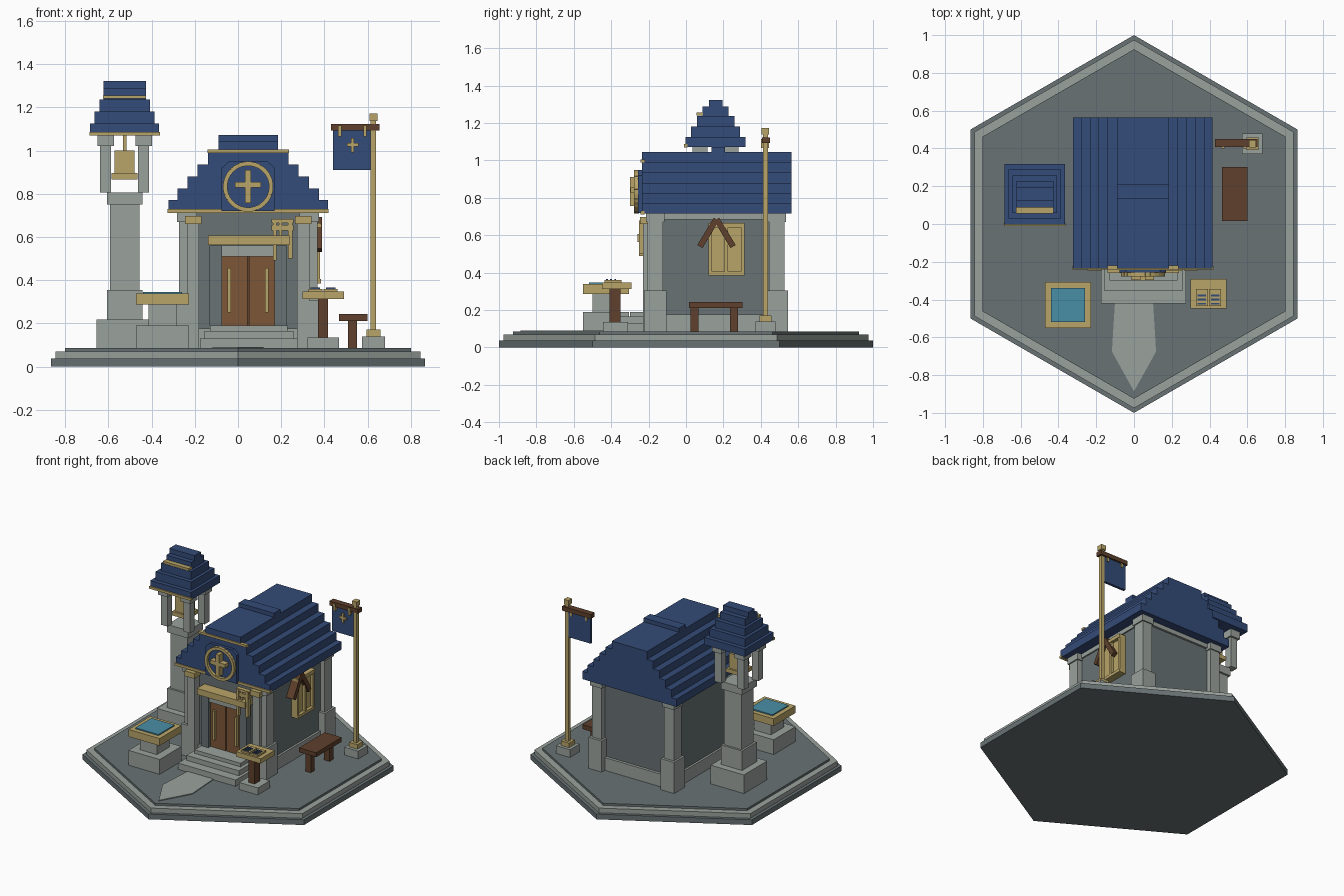
import bpy, bmesh, math
from mathutils import Matrix, Vector

if "Cube" in bpy.data.objects:
    bpy.data.objects.remove(bpy.data.objects["Cube"])


def lin(c):
    return c / 12.92 if c <= 0.04045 else ((c + 0.055) / 1.055) ** 2.4


def material(name, code):
    m = bpy.data.materials.new(name)
    rgb = [lin(int(code[i:i + 2], 16) / 255) for i in (0, 2, 4)]
    m.diffuse_color = (*rgb, 1)
    m.use_nodes = True
    m.node_tree.nodes["Principled BSDF"].inputs["Base Color"].default_value = m.diffuse_color
    return m


STONE = material("light stone", "9AA29C")
SLATE = material("slate stone", "687274")
BLUE = material("blue tile", "344B78")
GOLD = material("gold trim", "B9A569")
DOOR = material("door wood", "7D5737")
WOOD = material("dark wood", "5E402C")
WATER = material("water", "4A8EA6")


def finish(name, bm, mat):
    bmesh.ops.recalc_face_normals(bm, faces=bm.faces)
    me = bpy.data.meshes.new(name)
    bm.to_mesh(me)
    bm.free()
    me.materials.append(mat)
    ob = bpy.data.objects.new(name, me)
    bpy.context.collection.objects.link(ob)
    return ob


def boxes(name, mat, *specs):
    """Each spec is x0, x1, y0, y1, z0, z1."""
    bm = bmesh.new()
    for x0, x1, y0, y1, z0, z1 in specs:
        mx = Matrix.Translation(((x0 + x1) / 2, (y0 + y1) / 2, (z0 + z1) / 2))
        bmesh.ops.create_cube(bm, size=1, matrix=mx @ Matrix.Diagonal((x1 - x0, y1 - y0, z1 - z0, 1)))
    return finish(name, bm, mat)


def mid(cx, cy, hx, hy, z0, z1):
    return (cx - hx, cx + hx, cy - hy, cy + hy, z0, z1)


def prism(name, mat, pts, shift):
    bm = bmesh.new()
    f = bm.faces.new([bm.verts.new(p) for p in pts])
    r = bmesh.ops.extrude_face_region(bm, geom=[f])
    bmesh.ops.translate(bm, vec=Vector(shift), verts=[v for v in r["geom"] if isinstance(v, bmesh.types.BMVert)])
    return finish(name, bm, mat)


# Hexagonal ground in three layers
for name, mat, r, z0, z1 in (("ground_bottom", SLATE, 1, 0, .037), ("ground_rim", STONE, .975, .037, .07),
                             ("ground_top", SLATE, .925, .07, .085)):
    pts = [(r * math.sin(k * math.pi / 3), r * math.cos(k * math.pi / 3), z0) for k in range(6)]
    prism(name, mat, pts, (0, 0, z1 - z0))

# Pointed path and entrance steps
prism("path", STONE, [(-.10, -.40, .08), (-.117, -.675, .08), (0, -.886, .08), (.117, -.675, .08), (.10, -.40, .08)],
      (0, 0, .011))
boxes("steps", STONE, (-.175, .276, -.42, -.15, .08, .13), (-.155, .256, -.355, -.15, .13, .165),
      (-.13, .23, -.30, -.15, .165, .19))

# Hall: foundation, walls, corner pillars and top beams
CX = .047
boxes("foundation", STONE, (-.255, .349, -.19, .51, .08, .175))
boxes("walls", SLATE, (-.24, .334, -.175, .49, .1, .72))
corners = [(CX + s * .283, y) for s in (-1, 1) for y in (-.165, .485)]
boxes("corner_pillars", STONE, *[mid(x, y, .038, .042, .08, .715) for x, y in corners])
boxes("pillar_bases", STONE, *[mid(x, y, .052, .06, .08, .305) for x, y in corners])
boxes("pillar_caps", STONE, *[mid(x, y, .046, .05, .67, .717) for x, y in corners])
boxes("top_beams", STONE, (-.25, -.23, -.15, .5, .685, .717), (.324, .344, -.15, .5, .685, .717),
      (-.25, .344, .48, .505, .685, .717))
boxes("front_columns", STONE, *[mid(CX + s * .255, -.2, .028, .03, .08, .665) for s in (-1, 1)])
boxes("column_caps", GOLD, *[mid(CX + s * .255, -.2, .038, .045, .66, .697) for s in (-1, 1)])

# Doorway: jambs, leaves, handles and lintel
boxes("door_jambs", SLATE, *[mid(CX + s * .15, -.2, .028, .025, .19, .56) for s in (-1, 1)])
boxes("door_header", STONE, (-.075, .17, -.215, -.17, .51, .56))
boxes("door_leaves", DOOR, (-.075, .044, -.2, -.17, .19, .512), (.05, .17, -.2, -.17, .19, .512))
boxes("door_gap", WOOD, (.044, .05, -.19, -.17, .19, .512))
boxes("door_handles", GOLD, *[mid(CX + s * .087, -.205, .008, .012, .25, .457) for s in (-1, 1)])
boxes("door_lintel", GOLD, (-.14, .238, -.26, -.17, .563, .606))
boxes("wall_bracket", GOLD, (.155, .258, -.245, -.215, .63, .655), (.155, .258, -.245, -.215, .665, .682),
      (.162, .178, -.25, -.22, .49, .68), (.19, .204, -.245, -.22, .6, .68), (.232, .252, -.25, -.22, .5, .68))

# Stepped hall roof made from one extruded profile
halves = [.369, .328, .281, .234, .186, .138]
right = []
for i, h in enumerate(halves):
    right += [(h, .715 + .055 * i), (h, .77 + .055 * i)]
outline = [(CX + x, -.235, z) for x, z in right] + [(CX - x, -.235, z) for x, z in reversed(right)]
prism("hall_roof", BLUE, outline, (0, .8, 0))
boxes("roof_cap", BLUE, mid(CX, .172, .138, .036, 1.04, 1.073))
boxes("roof_trim", GOLD, mid(CX, -.232, .373, .01, .712, .73), mid(CX, -.232, .188, .012, .988, 1.004))

# Round emblem on the gable
plate = [(.123, .72), (.123, .92), (.09, .95), (-.09, .95), (-.123, .92), (-.123, .72)]
prism("emblem_plate", BLUE, [(CX + x, -.257, z) for x, z in plate], (0, .03, 0))
bm = bmesh.new()
for k in range(28):
    mx = (Matrix.Translation((CX, -.264, .833)) @ Matrix.Rotation(k * math.tau / 28, 4, 'Y')
          @ Matrix.Translation((.106, 0, 0)) @ Matrix.Diagonal((.02, .026, .025, 1)))
    bmesh.ops.create_cube(bm, size=1, matrix=mx)
finish("emblem_ring", bm, GOLD)
boxes("emblem_cross", GOLD, mid(CX, -.278, .014, .022, .757, .91), mid(CX, -.277, .06, .02, .828, .855))

# Side window with shutters and a little slanted plank roof
boxes("window_panels", GOLD, (.33, .362, .125, .31, .395, .655))
boxes("window_frame", GOLD, (.33, .38, .12, .138, .385, .665), (.33, .38, .295, .313, .385, .665),
      (.33, .38, .205, .225, .385, .665), (.33, .385, .12, .313, .64, .665), (.33, .385, .12, .313, .385, .405))
bm = bmesh.new()
for s in (-1, 1):
    mx = (Matrix.Translation((.362, .163 + s * .045, .612)) @ Matrix.Rotation(s * math.radians(31), 4, 'X')
          @ Matrix.Diagonal((.055, .032, .17, 1)))
    bmesh.ops.create_cube(bm, size=1, matrix=mx)
finish("window_planks", bm, WOOD)

# Bell tower
TX, TY = -.525, .158
boxes("tower_shaft", STONE, mid(TX, TY, .13, .13, .08, .217), mid(TX, TY, .082, .082, .217, .355),
      mid(TX, TY, .068, .068, .355, .75), mid(TX, TY, .082, .082, .75, .805))
posts = [(TX + i * .088, TY + j * .082) for i in (-1, 1) for j in (-1, 1)]
boxes("tower_posts", STONE, *[mid(x, y, .026, .026, .805, 1.075) for x, y in posts])
boxes("post_caps", STONE, *[mid(x, y, .038, .04, 1.02, 1.075) for x, y in posts])
boxes("bell", GOLD, mid(TX, TY, .06, .06, .867, .895), mid(TX, TY, .046, .046, .895, 1.0),
      mid(TX, TY, .008, .008, 1.0, 1.08))
tiers = [(.16, .16, 1.072, 1.125), (.139, .13, 1.125, 1.182), (.117, .1, 1.182, 1.237),
         (.098, .07, 1.237, 1.287), (.098, .036, 1.287, 1.322)]
boxes("tower_roof", BLUE, *[mid(TX, TY, *t) for t in tiers])
boxes("tower_trim", GOLD, mid(TX, TY - .16, .163, .009, 1.07, 1.087), mid(TX, TY - .085, .1, .018, 1.24, 1.256))

# Water basin
FX, FY = -.35, -.428
boxes("basin_pedestal", STONE, mid(FX, FY, .122, .122, .08, .19), mid(FX, FY, .065, .072, .19, .29))
boxes("basin_bowl", GOLD, mid(FX, FY, .122, .122, .287, .338))
boxes("basin_water", WATER, mid(FX, FY, .09, .09, .335, .346))

# Book stand
LX, LY = .394, -.37
boxes("stand_base", STONE, mid(LX, -.378, .073, .067, .08, .135))
boxes("stand_leg", WOOD, mid(LX, -.38, .023, .03, .135, .315))
boxes("stand_top", GOLD, mid(LX, LY, .096, .078, .313, .348))
boxes("stand_pages", GOLD, mid(LX - .035, LY - .02, .032, .045, .348, .36), mid(LX + .035, LY - .02, .032, .045, .348, .36))
boxes("page_lines", BLUE, *[mid(LX + s * .036, LY - .03 + k * .022, .022, .005, .36, .366)
                            for s in (-1, 1) for k in (-1, 0, 1)])

# Bench
boxes("bench", WOOD, (.467, .6, .016, .302, .212, .243), (.51, .552, .025, .067, .08, .215),
      (.51, .552, .235, .277, .08, .215))

# Banner pole
PX, PY = .627, .425
boxes("pole_base", STONE, mid(PX, PY, .054, .054, .08, .14))
boxes("pole", GOLD, mid(PX, PY, .032, .032, .14, .172), mid(PX, PY, .013, .013, .17, 1.14),
      mid(PX, PY, .018, .02, 1.138, 1.172))
boxes("banner_bar", WOOD, (.43, .655, .407, .45, 1.092, 1.122))
boxes("banner", BLUE, (.44, .615, .42, .438, .91, 1.095))
boxes("banner_clips", GOLD, (.463, .479, .4, .444, 1.065, 1.115), (.58, .596, .4, .444, 1.065, 1.115))
boxes("banner_cross", GOLD, (.523, .538, .411, .421, .992, 1.058), (.504, .557, .411, .421, 1.018, 1.034))
